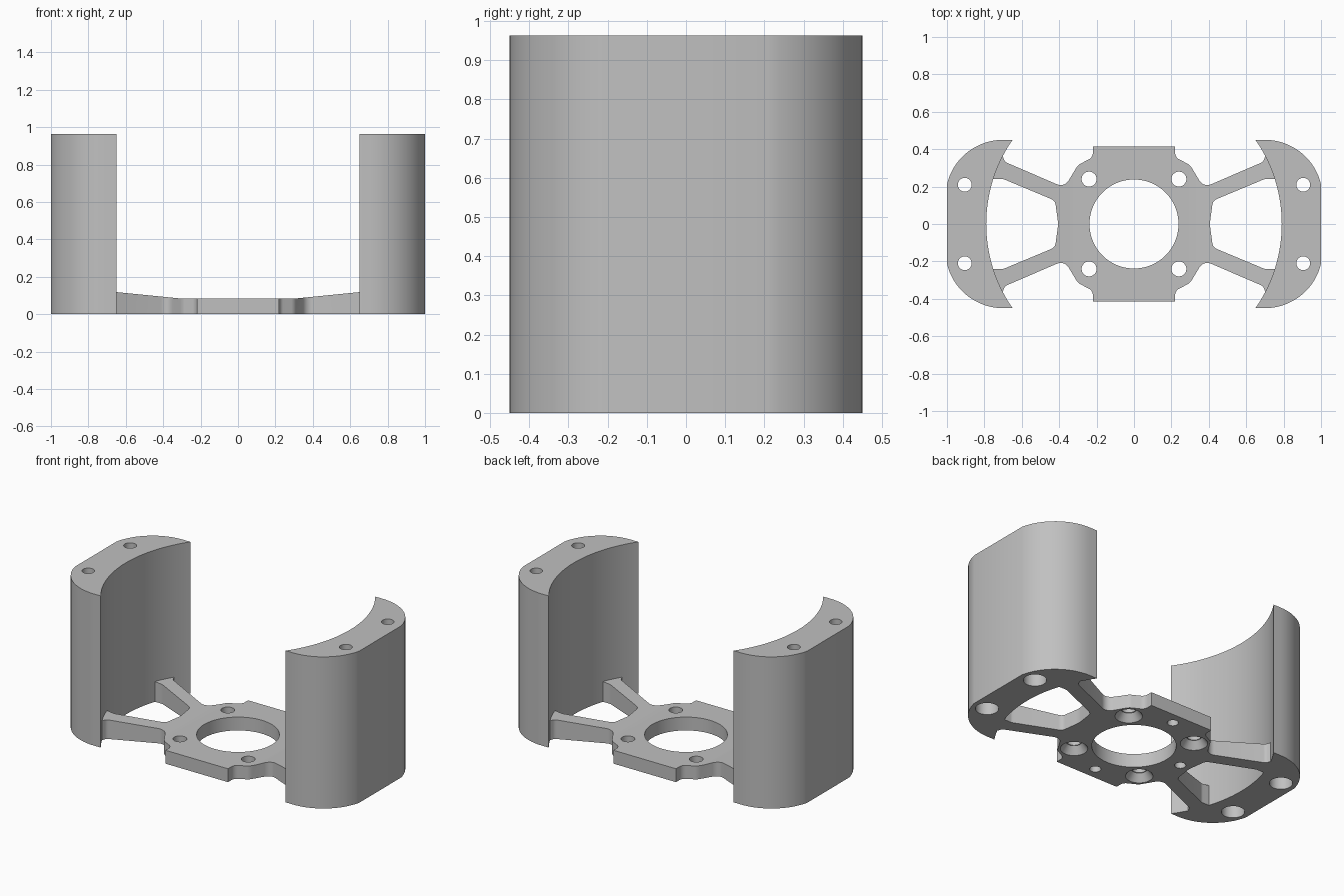
import bpy, bmesh, math
from mathutils import Vector

if "Cube" in bpy.data.objects:
    bpy.data.objects.remove(bpy.data.objects["Cube"], do_unlink=True)

grey = bpy.data.materials.new("plain grey")
grey.use_nodes = True
grey.diffuse_color = (0.53, 0.53, 0.53, 1)
grey.node_tree.nodes["Principled BSDF"].inputs["Base Color"].default_value = grey.diffuse_color


def mesh_object(name, bm):
    bmesh.ops.recalc_face_normals(bm, faces=bm.faces)
    mesh = bpy.data.meshes.new(name)
    bm.to_mesh(mesh)
    bm.free()
    mesh.materials.append(grey)
    obj = bpy.data.objects.new(name, mesh)
    bpy.context.collection.objects.link(obj)
    return obj


def rounded(corners, steps=8):
    """Turn (x, y, radius) corners of a closed outline into points with fillets."""
    points = []
    for i, (x, y, r) in enumerate(corners):
        p = Vector((x, y))
        a = (Vector(corners[i - 1][:2]) - p).normalized()
        b = (Vector(corners[(i + 1) % len(corners)][:2]) - p).normalized()
        if r == 0:
            points.append(p)
            continue
        half = a.angle(b) / 2
        start, end = p + a * r / math.tan(half), p + b * r / math.tan(half)
        centre = p + (a + b).normalized() * r / math.sin(half)
        u, v = start - centre, end - centre
        sweep = u.angle(v)
        for k in range(steps + 1):
            t = k / steps
            points.append(centre + (u * math.sin((1 - t) * sweep) + v * math.sin(t * sweep)) / math.sin(sweep))
    return points


def prism(name, points, low, high, along_y=False):
    bm = bmesh.new()
    place = (lambda p, d: (p[0], d, p[1])) if along_y else (lambda p, d: (p[0], p[1], d))
    face = bm.faces.new([bm.verts.new(place(p, low)) for p in points])
    out = bmesh.ops.extrude_face_region(bm, geom=[face])
    move = place((0, 0), high - low)
    bmesh.ops.translate(bm, vec=move, verts=[g for g in out["geom"] if isinstance(g, bmesh.types.BMVert)])
    return mesh_object(name, bm)


def plug(x, y, low, high, r_low, r_high, segments=32):
    bm = bmesh.new()
    bmesh.ops.create_cone(bm, cap_ends=True, segments=segments, radius1=r_low, radius2=r_high, depth=high - low)
    bmesh.ops.translate(bm, vec=(x, y, (low + high) / 2), verts=bm.verts)
    return mesh_object("cutter", bm)


def carve(obj, tool, operation="DIFFERENCE"):
    mod = obj.modifiers.new("carve", "BOOLEAN")
    mod.operation, mod.solver, mod.object = operation, "EXACT", tool
    bpy.context.view_layer.objects.active = obj
    bpy.ops.object.modifier_apply(modifier=mod.name)
    bpy.data.objects.remove(tool, do_unlink=True)


def flip(corners, sx, sy):
    return [(x * sx, y * sy, *rest) for x, y, *rest in corners]


def arc(cx, cy, r, start, end, steps):
    return [(cx + r * math.cos(start + (end - start) * k / steps),
             cy + r * math.sin(start + (end - start) * k / steps)) for k in range(steps + 1)]


# base plate: hub with four arms
quarter = [(.22, .415, 0), (.22, .357, .04), (.3, .315, .06), (.372, .195, .05),
           (.69, .332, .03), (.705, .37, 0), (.765, .37, 0)]
outline = (quarter + flip(quarter, 1, -1)[::-1] + flip(quarter, -1, -1) + flip(quarter, -1, 1)[::-1])
plate = prism("base_plate", rounded(outline), 0, .2)

# arm tops rise gently toward the uprights
side = [(.9, -.1), (.9, .143), (.32, .085)]
carve(plate, prism("cutter", side + flip(side, -1, 1)[::-1], -.6, .6, True), "INTERSECT")

# openings between the arms
opening = [(.405, 0, .15), (.422, .125, .04), (.7, .241, .04), (.9, .238, 0)]
for s in (1, -1):
    loop = opening + flip(opening[1:], 1, -1)[::-1]
    carve(plate, prism("cutter", rounded(flip(loop, s, 1)), -.1, .3))

# centre bore, countersunk screw holes and blind pin holes
carve(plate, plug(0, 0, -.1, .3, .238, .238, 80))
for x in (-.24, .24):
    for y in (-.24, .24):
        carve(plate, plug(x, y, -.1, .3, .04, .04))
        carve(plate, plug(x, y, -.01, .045, .085, .045))
for x, y in ((-.34, 0), (0, .34), (0, -.34)):
    carve(plate, plug(x, y, -.05, .05, .032, .032, 24))

# uprights: crescent columns with bolt holes, counterbored from below
centre, r_out, r_in = Vector((.70, .142)), .308, .79
lip = math.atan2(.45, .65)
outer = [(1, -.21), (1, .21)] + arc(*centre, r_out, math.atan2(.068, .3), math.pi / 2, 16)[1:]
profile = (outer + arc(0, 0, r_in, lip, -lip, 40)
           + flip(outer[2:], 1, -1)[::-1])
parts = [plate]
for s, name in ((1, "left_upright"), (-1, "right_upright")):
    post = prism(name, flip(profile, s, 1), 0, .963)
    for y in (-.21, .21):
        carve(post, plug(s * .905, y, -.1, 1.1, .037, .037))
        carve(post, plug(s * .905, y, -.1, .2, .066, .066))
    parts.append(post)

# smooth curved walls, keep crisp edges
bpy.ops.object.select_all(action="DESELECT")
for obj in parts:
    obj.select_set(True)
bpy.context.view_layer.objects.active = plate
bpy.ops.object.shade_smooth_by_angle(angle=math.radians(25))
